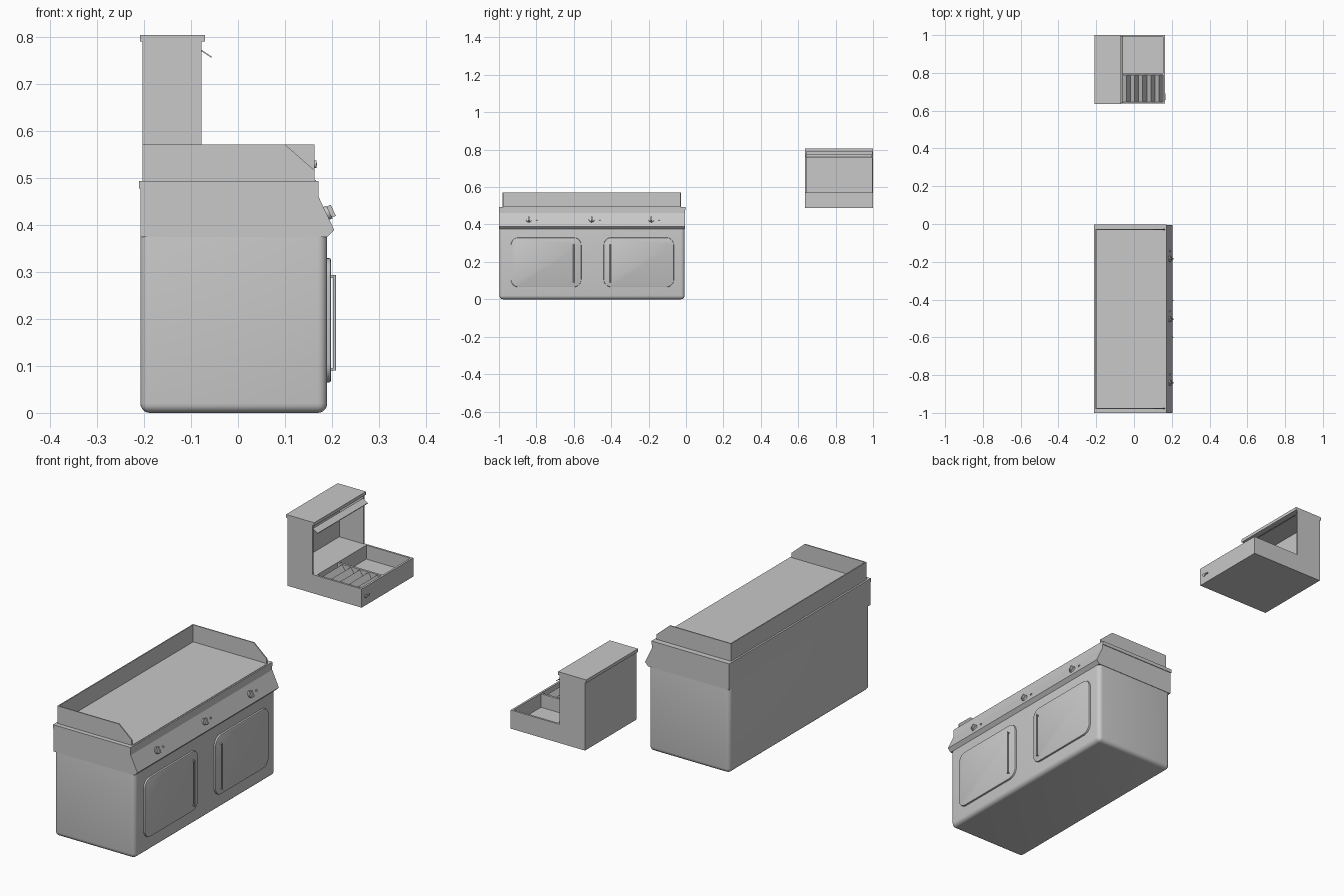
import bpy, bmesh, math
from mathutils import Vector

cube = bpy.data.objects.get("Cube")
if cube:
    bpy.data.objects.remove(cube, do_unlink=True)

steel = bpy.data.materials.new("brushed_grey")
steel.use_nodes = True
GREY = (0.58, 0.58, 0.58, 1)
steel.diffuse_color = GREY
steel.node_tree.nodes["Principled BSDF"].inputs["Base Color"].default_value = GREY


def finish(name, bm, smooth=None):
    bmesh.ops.recalc_face_normals(bm, faces=bm.faces)
    mesh = bpy.data.meshes.new(name)
    bm.to_mesh(mesh)
    bm.free()
    mesh.materials.append(steel)
    ob = bpy.data.objects.new(name, mesh)
    bpy.context.collection.objects.link(ob)
    if smooth:
        bpy.ops.object.select_all(action='DESELECT')
        ob.select_set(True)
        bpy.context.view_layer.objects.active = ob
        bpy.ops.object.shade_smooth_by_angle(angle=math.radians(smooth))
    return ob


def box_bm(x, y, z):
    bm = bmesh.new()
    bmesh.ops.create_cube(bm, size=1)
    for v in bm.verts:
        v.co = [(a + b) / 2 + c * (b - a) for (a, b), c in zip((x, y, z), v.co)]
    return bm


def box(name, x, y, z):
    return finish(name, box_bm(x, y, z))


def prism(name, profile, y):
    """Extrude an (x, z) profile along y."""
    bm = bmesh.new()
    face = bm.faces.new([bm.verts.new((px, y[0], pz)) for px, pz in profile])
    out = bmesh.ops.extrude_face_region(bm, geom=[face])
    for v in out["geom"]:
        if isinstance(v, bmesh.types.BMVert):
            v.co.y = y[1]
    return finish(name, bm)


def cylinder(name, centre, axis, radius, depth, sides=20):
    bm = bmesh.new()
    bmesh.ops.create_cone(bm, cap_ends=True, segments=sides, radius1=radius,
                          radius2=radius, depth=depth)
    turn = Vector((0, 0, 1)).rotation_difference(Vector(axis))
    for v in bm.verts:
        v.co = turn @ v.co + Vector(centre)
    return finish(name, bm, 40)


# Griddle cabinet with soft edges
Y0, Y1 = -1.0, -0.005
bm = box_bm((-0.208, 0.19), (Y0 + 0.002, Y1 - 0.002), (0, 0.41))
bmesh.ops.bevel(bm, geom=bm.edges[:], offset=0.02, segments=5, profile=0.5, affect='EDGES')
finish("cabinet", bm, 60)

# Control panel, worktop rim and cooking plate
prism("control_panel", [(-0.208, 0.375), (-0.208, 0.48), (0.172, 0.48), (0.172, 0.46),
                        (0.205, 0.39), (0.19, 0.375)], (Y0, Y1))
box("worktop_rim", (-0.211, 0.172), (Y0, Y1 + 0.003), (0.478, 0.494))
box("cooking_plate", (-0.2, 0.166), (-0.977, -0.03), (0.49, 0.496))

# Splash guard on back and sides
guard = [(-0.203, 0.49), (-0.203, 0.572), (0.1, 0.572), (0.163, 0.517), (0.163, 0.49)]
box("splash_guard_back", (-0.203, -0.198), (-0.98, -0.027), (0.49, 0.572))
for side, y in (("right", -0.98), ("left", -0.032)):
    prism("splash_guard_" + side, guard, (y, y + 0.005))

# Doors with rounded corners and bar handles
for side, y, hy in (("right", (-0.936, -0.56), -0.6), ("left", (-0.44, -0.065), -0.405)):
    bm = box_bm((0.185, 0.198), y, (0.065, 0.33))
    across = [e for e in bm.edges if abs(e.verts[0].co.x - e.verts[1].co.x) > 0.001]
    bmesh.ops.bevel(bm, geom=across, offset=0.04, segments=6, profile=0.5, affect='EDGES')
    rim = [e for e in bm.edges if all(v.co.x > 0.197 for v in e.verts)]
    bmesh.ops.bevel(bm, geom=rim, offset=0.004, segments=2, profile=0.5, affect='EDGES')
    finish("door_" + side, bm, 40)
    cylinder("handle_bar_" + side, (0.2055, hy, 0.192), (0, 0, 1), 0.0035, 0.204, 10)
    for end, z in (("lower", 0.093), ("upper", 0.291)):
        cylinder(f"handle_{end}_post_{side}", (0.2, hy, z), (1, 0, 0), 0.003, 0.014, 10)

# Knobs and pilot lights on the sloping panel
normal = Vector((0.07, 0, 0.033)).normalized()
along = Vector((-normal.z, 0, normal.x))
for i, y in enumerate((-0.84, -0.505, -0.185), 1):
    base = Vector((0.1885, y, 0.425))
    cylinder(f"knob_{i}_base", base + normal * 0.003, normal, 0.015, 0.008)
    bm = box_bm((-0.004, 0.016), (-0.004, 0.004), (-0.013, 0.013))
    for v in bm.verts:
        c = v.co.copy()
        v.co = base + normal * c.x + Vector((0, c.y, 0)) + along * c.z
    finish(f"knob_{i}_grip", bm)
    cylinder(f"pilot_light_{i}", base + Vector((0, 0.043, 0)) + normal * 0.001,
             normal, 0.005, 0.006, 12)

# Fry station tray: floor, walls and divider
F0, F1 = 0.637, 1.0
T = 0.009
low, top = 0.489, 0.572
box("tray_floor", (-0.203, 0.163), (F0, F1), (low, 0.51))
box("tray_front_wall", (0.163 - T, 0.163), (F0, F1), (low, top))
box("tray_right_wall", (-0.203, 0.163), (F0, F0 + T), (low, top))
box("tray_left_wall", (-0.203, 0.163), (F1 - T, F1), (low, top))
box("tray_back_block", (-0.203, -0.062), (F0, F1), (low, top))
box("tray_divider", (-0.07, 0.16), (0.79, 0.8), (low, 0.57))

# Zigzag holder in the smaller bay
teeth, start, end = 5, -0.062, 0.154
step = (end - start) / teeth
zigzag = [(start, low + 0.01)]
for i in range(teeth):
    zigzag += [(start + i * step, 0.532), (start + (i + 0.5) * step, 0.568)]
zigzag += [(end, 0.532), (end, low + 0.01)]
prism("zigzag_holder", zigzag, (F0 + T, 0.79))

# Hollow hood column, open to the front
box("hood_back", (-0.203, -0.197), (F0, F1), (top, 0.795))
for side, y in (("right", F0), ("left", F1 - 0.006)):
    box("hood_wall_" + side, (-0.203, -0.078), (y, y + 0.006), (top, 0.795))
box("hood_cap", (-0.209, -0.07), (F0 - 0.001, F1), (0.791, 0.805))
prism("hood_flap", [(-0.08, 0.772), (-0.057, 0.757), (-0.057, 0.76), (-0.08, 0.775)],
      (F0 + 0.004, F1 - 0.006))

# Small switch on the tray
cylinder("tray_switch", (0.163, 0.665, 0.53), (1, 0, 0), 0.008, 0.008, 12)
box("tray_switch_lever", (0.163, 0.168), (0.672, 0.69), (0.527, 0.532))
